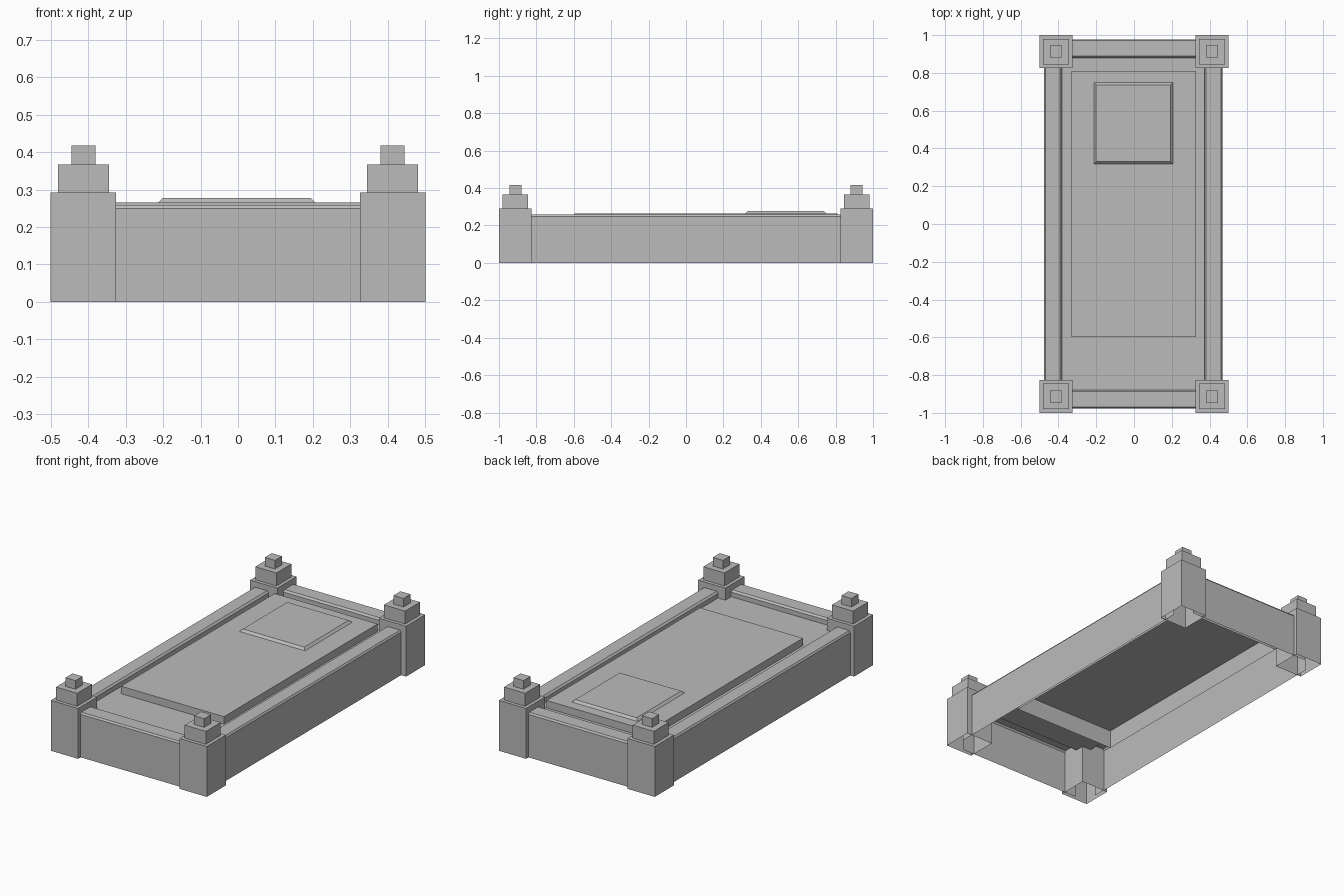
import bpy
import bmesh

cube = bpy.data.objects.get("Cube")
if cube:
    bpy.data.objects.remove(cube, do_unlink=True)

stone = bpy.data.materials.new("grey_stone")
stone.use_nodes = True
stone.diffuse_color = (0.5, 0.5, 0.5, 1)
stone.node_tree.nodes["Principled BSDF"].inputs["Base Color"].default_value = (0.5, 0.5, 0.5, 1)


def finish(name, bm):
    bmesh.ops.recalc_face_normals(bm, faces=bm.faces)
    mesh = bpy.data.meshes.new(name)
    bm.to_mesh(mesh)
    bm.free()
    mesh.materials.append(stone)
    obj = bpy.data.objects.new(name, mesh)
    bpy.context.scene.collection.objects.link(obj)
    return obj


def add_box(bm, x0, x1, y0, y1, z0, z1, inset=0):
    """Box with an open underside; inset slopes the sides inwards."""
    low = [bm.verts.new(p) for p in ((x0, y0, z0), (x1, y0, z0), (x1, y1, z0), (x0, y1, z0))]
    x0, x1, y0, y1 = x0 + inset, x1 - inset, y0 + inset, y1 - inset
    top = [bm.verts.new(p) for p in ((x0, y0, z1), (x1, y0, z1), (x1, y1, z1), (x0, y1, z1))]
    bm.faces.new(top)
    for i in range(4):
        j = (i + 1) % 4
        bm.faces.new((low[i], low[j], top[j], top[i]))


def box(name, *size, inset=0):
    bm = bmesh.new()
    add_box(bm, *size, inset=inset)
    return finish(name, bm)


BED_Z = 0.222


def rail(name, outer, inner, half_length, along_y):
    """Hollow kerb: tall outer wall, chamfered top, short inner wall."""
    d = 0.01 if inner > outer else -0.01
    profile = [(outer, 0), (outer, 0.249), (outer + d * 0.7, 0.259),
               (inner - d, 0.259), (inner, 0.249), (inner, BED_Z)]
    bm = bmesh.new()
    rows = []
    for end in (-half_length, half_length):
        rows.append([bm.verts.new((a, end, z) if along_y else (end, a, z)) for a, z in profile])
    for i in range(len(profile) - 1):
        bm.faces.new((rows[0][i], rows[0][i + 1], rows[1][i + 1], rows[1][i]))
    return finish(name, bm)


# Stepped corner posts
for sx, side in ((-1, "right"), (1, "left")):
    for sy, end in ((-1, "front"), (1, "back")):
        bm = bmesh.new()
        cx, cy = sx * 0.4125, sy * 0.9125
        for half, z0, z1 in ((0.0875, 0, 0.292), (0.068, 0.292, 0.367), (0.032, 0.367, 0.417)):
            add_box(bm, cx - half, cx + half, cy - half, cy + half, z0, z1)
        finish(f"{end}_{side}_post", bm)

# Kerb rails between the posts
rail("right_rail", -0.476, -0.382, 0.9, True)
rail("left_rail", 0.468, 0.372, 0.9, True)
rail("front_rail", -0.977, -0.878, 0.4, False)
rail("back_rail", 0.978, 0.88, 0.4, False)

# Sunken bed, a single sheet
bm = bmesh.new()
bm.faces.new([bm.verts.new(p) for p in ((-0.382, -0.878, BED_Z), (0.372, -0.878, BED_Z),
                                        (0.372, 0.88, BED_Z), (-0.382, 0.88, BED_Z))])
finish("bed_sheet", bm)

# Raised slab and the sloped tablet on it
box("raised_slab", -0.332, 0.328, -0.597, 0.81, 0.115, 0.265)
box("sloped_tablet", -0.213, 0.207, 0.317, 0.75, 0.265, 0.278, inset=0.013)
